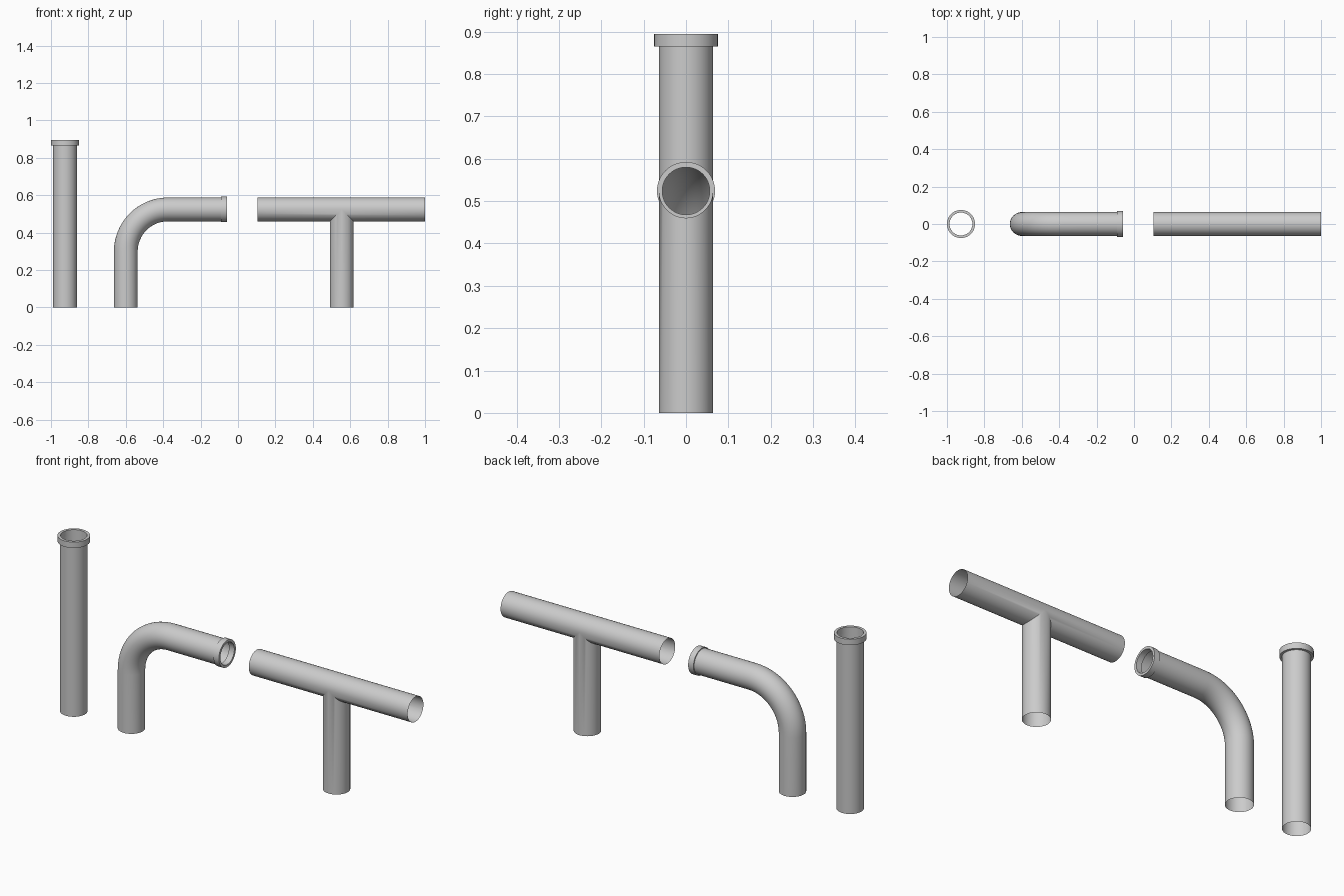
import bpy, bmesh
from math import sin, cos, pi
from mathutils import Vector

if "Cube" in bpy.data.objects:
    bpy.data.objects.remove(bpy.data.objects["Cube"])

N = 48      # sides around each pipe
R = 0.0635  # pipe radius
ZC = 0.524  # height of the horizontal runs


def build(name, strips):
    """Skin each strip (list of (points, closed) rows) and smooth the result."""
    bm = bmesh.new()
    for rows, closed in strips:
        vs = [[bm.verts.new(p) for p in row] for row in rows]
        for a, b in zip(vs, vs[1:]):
            n = len(a)
            for i in range(n if closed else n - 1):
                j = (i + 1) % n
                bm.faces.new((a[i], a[j], b[j], b[i]))
    bmesh.ops.remove_doubles(bm, verts=bm.verts, dist=1e-5)
    bmesh.ops.dissolve_degenerate(bm, edges=bm.edges, dist=1e-6)
    bmesh.ops.recalc_face_normals(bm, faces=bm.faces)
    me = bpy.data.meshes.new(name)
    bm.to_mesh(me)
    bm.free()
    ob = bpy.data.objects.new(name, me)
    bpy.context.collection.objects.link(ob)
    bpy.ops.object.select_all(action='DESELECT')
    ob.select_set(True)
    bpy.context.view_layer.objects.active = ob
    bpy.ops.object.shade_smooth_by_angle(angle=0.6)
    return ob


def ring(x, z, tilt, r):
    """Circle round a path point; tilt 0 faces up, pi/2 faces +x."""
    u = Vector((cos(tilt), 0, -sin(tilt)))
    return [Vector((x, 0, z)) + u * r * cos(2 * pi * i / N)
            + Vector((0, r * sin(2 * pi * i / N), 0)) for i in range(N)]


# Straight pipe with a wide collar
X1 = -0.925
prof = [(R, 0), (R, 0.865), (0.075, 0.865), (0.075, 0.895),
        (0.061, 0.895), (0.061, 0.865), (R, 0.865)]
build("straight_pipe", [([ring(X1, z, 0, r) for r, z in prof], True)])

# Elbow pipe: upright, quarter bend, horizontal run, narrow collar
X2, BEND = -0.60, 0.225
cx, cz = X2 + BEND, ZC - BEND
rows = [ring(X2, 0, 0, R)]
for k in range(17):
    a = k / 16 * pi / 2
    rows.append(ring(cx - BEND * cos(a), cz + BEND * sin(a), a, R))
for x, r in [(-0.09, R), (-0.09, 0.0685), (-0.06, 0.0685),
             (-0.06, 0.056), (-0.09, 0.056), (-0.09, R)]:
    rows.append(ring(x, ZC, pi / 2, r))
build("elbow_pipe", [(rows, True)])

# Tee pipe: run with the branch mitred into its lower half
XL, XT, XR = 0.105, 0.555, 1.0
H = N // 2
upper = [i * pi / H for i in range(H + 1)]
lower = [pi + a for a in upper]


def along(x, angles, side=0):
    return [Vector((x + side * R * abs(sin(a)), R * cos(a), ZC + R * sin(a)))
            for a in angles]


branch_top = [Vector((v.x, v.y, ZC - abs(v.x - XT))) for v in ring(XT, 0, 0, R)]
build("tee_pipe", [
    ([along(XL, upper), along(XT, upper), along(XR, upper)], False),
    ([along(XL, lower), along(XT, lower, -1)], False),
    ([along(XT, lower, 1), along(XR, lower)], False),
    ([ring(XT, 0, 0, R), branch_top], True),
])
